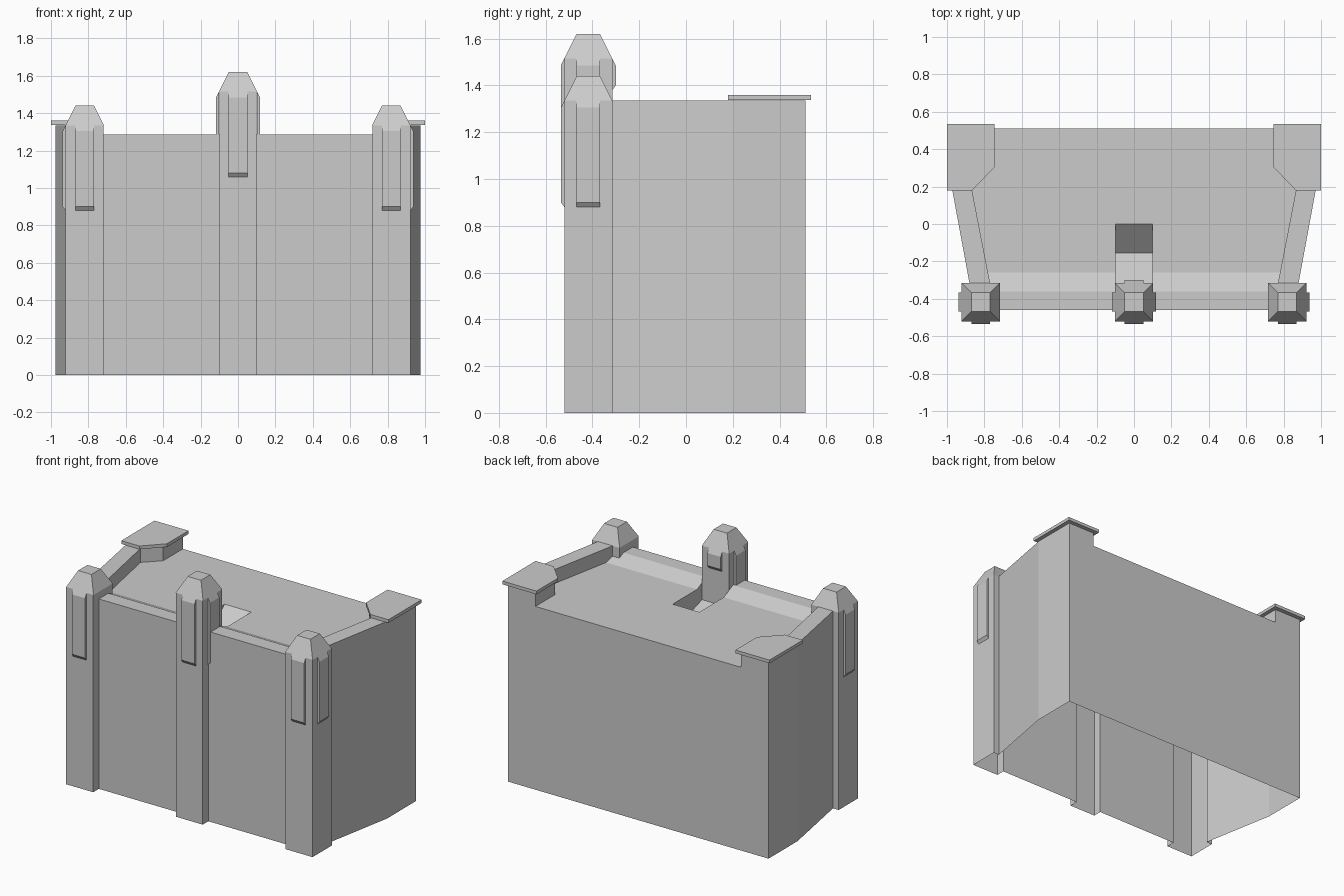
import bpy, bmesh
from mathutils import Matrix, Vector
from math import pi

if "Cube" in bpy.data.objects:
    bpy.data.objects.remove(bpy.data.objects["Cube"])

ROOF, WALL, EAVE = 1.24, 1.285, 1.335
CY, H = -0.4175, 0.1025          # pillar centre line and half width
YF, YB, YW = CY - H, CY + H, -0.46


def finish(name, bm, mirror=False):
    bmesh.ops.remove_doubles(bm, verts=bm.verts, dist=1e-5)
    me = bpy.data.meshes.new(name)
    bm.to_mesh(me)
    bm.free()
    ob = bpy.data.objects.new(name, me)
    bpy.context.collection.objects.link(ob)
    if mirror:
        m = ob.modifiers.new("mirror", 'MIRROR')
        m.use_clip = True
    return ob


def face(bm, *pts):
    bm.faces.new([bm.verts.new(p) for p in pts])


def strip(bm, pts, z0, z1):
    """Vertical faces along an open plan line."""
    for (ax, ay), (bx, by) in zip(pts, pts[1:]):
        face(bm, (ax, ay, z0), (bx, by, z0), (bx, by, z1), (ax, ay, z1))


# Outer walls, open underneath
bm = bmesh.new()
strip(bm, [(0.1, YW), (0.72, YW)], 0, WALL)
strip(bm, [(0.88, YB), (0.975, 0.2), (0.975, 0.51), (0.77, 0.51)], 0, EAVE)
strip(bm, [(0.77, 0.51), (0, 0.51)], 0, ROOF)
finish("outer_walls", bm, True)

# Roof with raised front strip
bm = bmesh.new()
rows = [(0.51, 0.975, ROOF), (0.2, 0.975, ROOF), (0, 0.938, ROOF),
        (-0.26, 0.89, ROOF), (-0.36, 0.80, WALL), (YW, 0.72, WALL)]
for (y0, x0, z0), (y1, x1, z1) in zip(rows, rows[1:]):
    face(bm, (0.1, y0, z0), (0.1, y1, z1), (x1, y1, z1), (x0, y0, z0))
face(bm, (0, 0.51, ROOF), (0, 0, ROOF), (0.1, 0, ROOF), (0.1, 0.51, ROOF))
finish("roof", bm, True)

# Sunken pit behind the middle pillar
bm = bmesh.new()
pit = [(0, ROOF), (-0.155, 1.10), (YB, 1.15)]
for (y0, z0), (y1, z1) in zip(pit, pit[1:]):
    face(bm, (0, y0, z0), (0, y1, z1), (0.1, y1, z1), (0.1, y0, z0))
face(bm, *[(0.1, y, z) for y, z in pit], (0.1, YB, 1.265), (0.1, -0.26, ROOF))
finish("roof_pit", bm, True)

# Side parapets and raised rear corners
bm = bmesh.new()
strip(bm, [(0.77, 0.51), (0.77, 0.3), (0.87, 0.2), (0.77, YB)], ROOF, EAVE)
face(bm, (0.87, 0.2, EAVE), (0.77, YB, EAVE), (0.88, YB, EAVE), (0.975, 0.2, EAVE))
finish("parapet", bm, True)

# Rear corner slabs with a chamfered inner corner
bm = bmesh.new()
plan = [(1, 0.18), (1, 0.535), (0.745, 0.535), (0.745, 0.305), (0.865, 0.18)]
strip(bm, plan + plan[:1], EAVE + 0.003, 1.36)
face(bm, *[(x, y, 1.36) for x, y in plan])
face(bm, *[(x, y, EAVE + 0.003) for x, y in reversed(plan)])
finish("corner_slab", bm, True)


def pillar(name, cx, eave, path, panels, mirror):
    """Shaft (x, y, start height of the next side), cap and raised panels."""
    bm = bmesh.new()
    for a, b in zip(path, path[1:] + path[:1]):
        strip(bm, [a[:2], b[:2]], a[2], eave)
    ring = [(-1, -1), (1, -1), (1, 1), (-1, 1)]
    low = [(cx + H * x, CY + H * y, eave) for x, y in ring]
    top = [(cx + 0.05 * x, CY + 0.05 * y, eave + 0.105) for x, y in ring]
    for i in range(4):
        j = (i + 1) % 4
        face(bm, low[i], low[j], top[j], top[i])
    face(bm, *top)
    finish(name, bm, mirror)

    # panels: turn count around z (0 = front) and bottom height
    bm = bmesh.new()
    for turn, zb in panels:
        prof = [(H, zb), (H + 0.015, zb + 0.02),
                (H + 0.015, eave - 0.03), (H, eave)]
        M = Matrix.Translation((cx, CY, 0)) @ Matrix.Rotation(turn * pi / 2, 4, 'Z')
        put = lambda x, d, z: M @ Vector((x, -d, z))
        for (d0, z0), (d1, z1) in zip(prof, prof[1:]):
            face(bm, put(-0.05, d0, z0), put(0.05, d0, z0),
                 put(0.05, d1, z1), put(-0.05, d1, z1))
        face(bm, *[put(0.05, d, z) for d, z in reversed(prof)][::-1][::-1][::-1])
        face(bm, *[put(-0.05, d, z) for d, z in reversed(prof)])
    finish(name + "_panels", bm, mirror)


# Front corner pillars
pillar("corner_pillar", 0.82, EAVE,
       [(0.72, YF, 0), (0.9225, YF, 0), (0.9225, YB, 0), (0.88, YB, 1.22),
        (0.72, YB, 1.22), (0.72, YW, 0)],
       [(0, 0.88), (1, 0.88)], True)

# Taller middle pillar
pillar("middle_pillar", 0, 1.515,
       [(-0.1, YF, 0), (0.1, YF, 0), (0.1, YW, 1.1), (0.1, YB, 1.1),
        (-0.1, YB, 1.1), (-0.1, YW, 0)],
       [(0, 1.06), (1, 1.06), (3, 1.06), (2, 1.38)], False)
